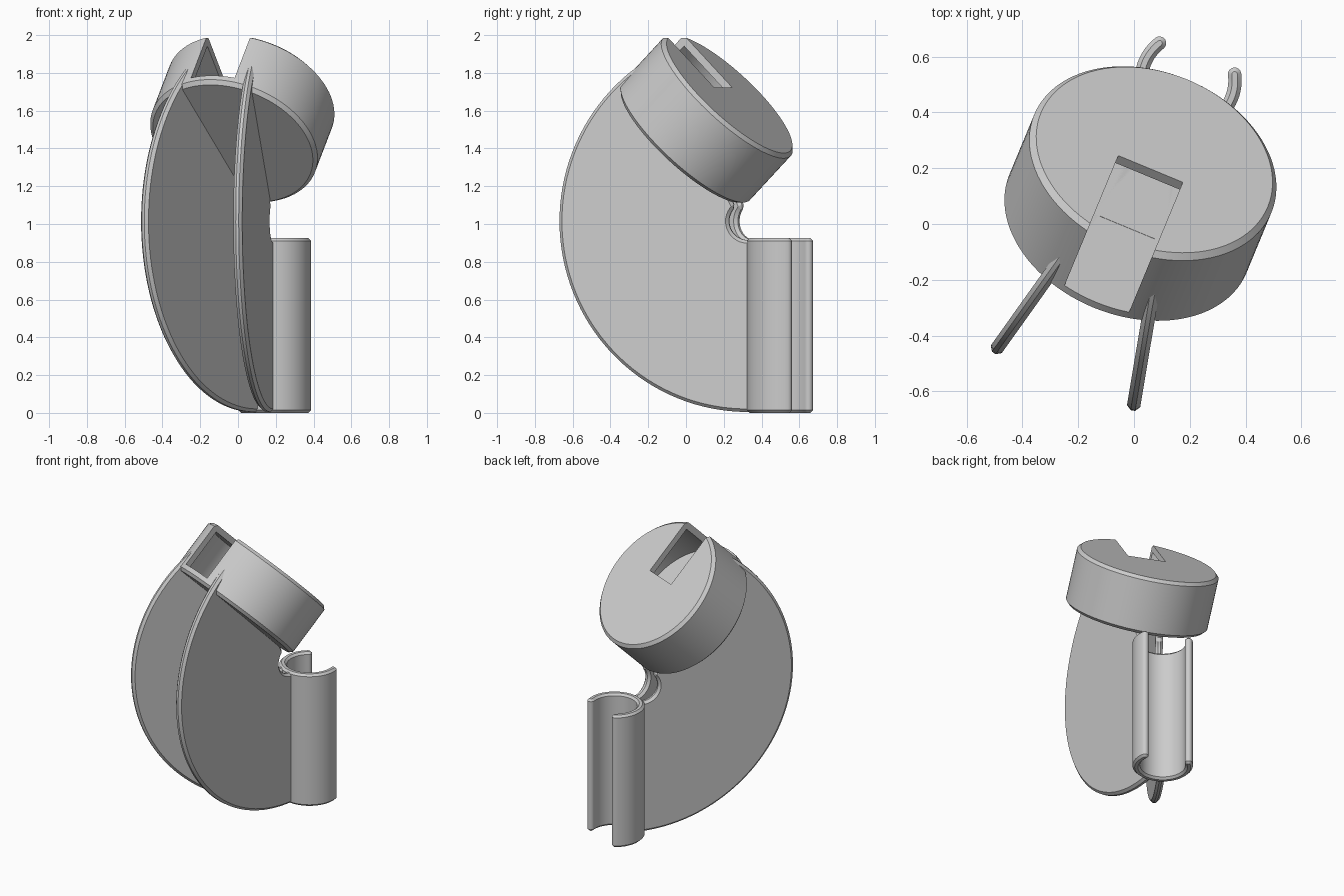
import bpy, bmesh
from math import radians, sin, cos
from mathutils import Matrix, Vector

if "Cube" in bpy.data.objects:
    bpy.data.objects.remove(bpy.data.objects["Cube"])

TURN = -22.5                                   # heading of the whole part
CLIP_POS = Matrix.Translation((0.194, 0.515, 0))
CUP_MAT = (Matrix.Translation((0.073, 0.23, 1.687))
           @ Matrix.Rotation(radians(TURN), 4, 'Z')
           @ Matrix.Rotation(radians(-45), 4, 'X'))


def arc(cx, cy, r, a0, a1, n):
    out = []
    for i in range(n + 1):
        a = radians(a0 + (a1 - a0) * i / n)
        out.append((cx + r * cos(a), cy + r * sin(a)))
    return out


def extrude(name, pts, place, depth, matrix):
    """Extrude a closed 2D profile; place maps a 2D point to 3D."""
    bm = bmesh.new()
    face = bm.faces.new([bm.verts.new(place(*p)) for p in pts])
    ext = bmesh.ops.extrude_face_region(bm, geom=[face])
    moved = [g for g in ext['geom'] if isinstance(g, bmesh.types.BMVert)]
    bmesh.ops.translate(bm, verts=moved, vec=Vector(depth))
    bmesh.ops.recalc_face_normals(bm, faces=bm.faces)
    bm.transform(matrix)
    mesh = bpy.data.meshes.new(name)
    bm.to_mesh(mesh)
    bm.free()
    obj = bpy.data.objects.new(name, mesh)
    bpy.context.collection.objects.link(obj)
    return obj


def select(obj):
    bpy.ops.object.select_all(action='DESELECT')
    obj.select_set(True)
    bpy.context.view_layer.objects.active = obj


def bevel(obj, width, segments=1):
    select(obj)
    mod = obj.modifiers.new("edge", 'BEVEL')
    mod.width, mod.segments = width, segments
    mod.limit_method, mod.angle_limit = 'ANGLE', radians(40)
    bpy.ops.object.modifier_apply(modifier=mod.name)


def cut(obj, cutter):
    select(obj)
    mod = obj.modifiers.new("cut", 'BOOLEAN')
    mod.operation, mod.solver, mod.object = 'DIFFERENCE', 'EXACT', cutter
    bpy.ops.object.modifier_apply(modifier=mod.name)


def smooth(obj):
    select(obj)
    bpy.ops.object.shade_smooth_by_angle(angle=radians(25))


def disc(name, r, z0, z1, n=96):
    return extrude(name, arc(0, 0, r, 0, 360 - 360 / n, n - 1),
                   lambda x, y: (x, y, z0), (0, 0, z1 - z0), CUP_MAT)


# cutters: inside of the drum, and the slot through lid and wall
cavity = disc("cavity_cutter", 0.42, -0.319, -0.04)
slot = extrude("slot_cutter", [(-.125, -.7), (.125, -.7), (.125, -.05), (-.125, -.05)],
               lambda x, y: (x, y, -0.32), (0, 0, 0.5), CUP_MAT)

# tilted hollow drum
drum = disc("slotted_drum", 0.46, -0.37, 0)
bevel(drum, 0.02)
cut(drum, cavity)
cut(drum, slot)
smooth(drum)

# two curved fins radiating from the clip, wrapping up onto the drum
CX, CZ = -0.19, 1.015
fin_profile = ([(-0.165, 0.005)] + arc(CX, CZ, 1.01, 270, 118, 56)
               + arc(CX, CZ, 0.1, 132, 270, 14) + [(-0.165, 0.915)])
for side, spread in (("right", 13), ("left", -13)):
    fin = extrude(side + "_fin", fin_profile, lambda y, z: (-0.024, y, z), (0.048, 0, 0),
                  CLIP_POS @ Matrix.Rotation(radians(TURN + spread), 4, 'Z'))
    bevel(fin, 0.016)
    cut(fin, cavity)
    smooth(fin)

# upright C-shaped clip with rounded lips, open to the back
R, T = 0.168, 0.024
A0, A1 = 150, 390
end = [(R * cos(radians(a)), R * sin(radians(a))) for a in (A0, A1)]
clip_profile = (arc(0, 0, R + T, A0, A1, 48)
                + arc(*end[1], T, A1, A1 + 180, 8)[1:-1]
                + arc(0, 0, R - T, A1, A0, 48)
                + arc(*end[0], T, A0 - 180, A0, 8)[1:-1])
clip = extrude("tube_clip", clip_profile, lambda x, y: (x, y, 0), (0, 0, 0.925),
               CLIP_POS @ Matrix.Rotation(radians(TURN), 4, 'Z'))
bevel(clip, 0.014)
smooth(clip)

for helper in (cavity, slot):
    bpy.data.objects.remove(helper)
